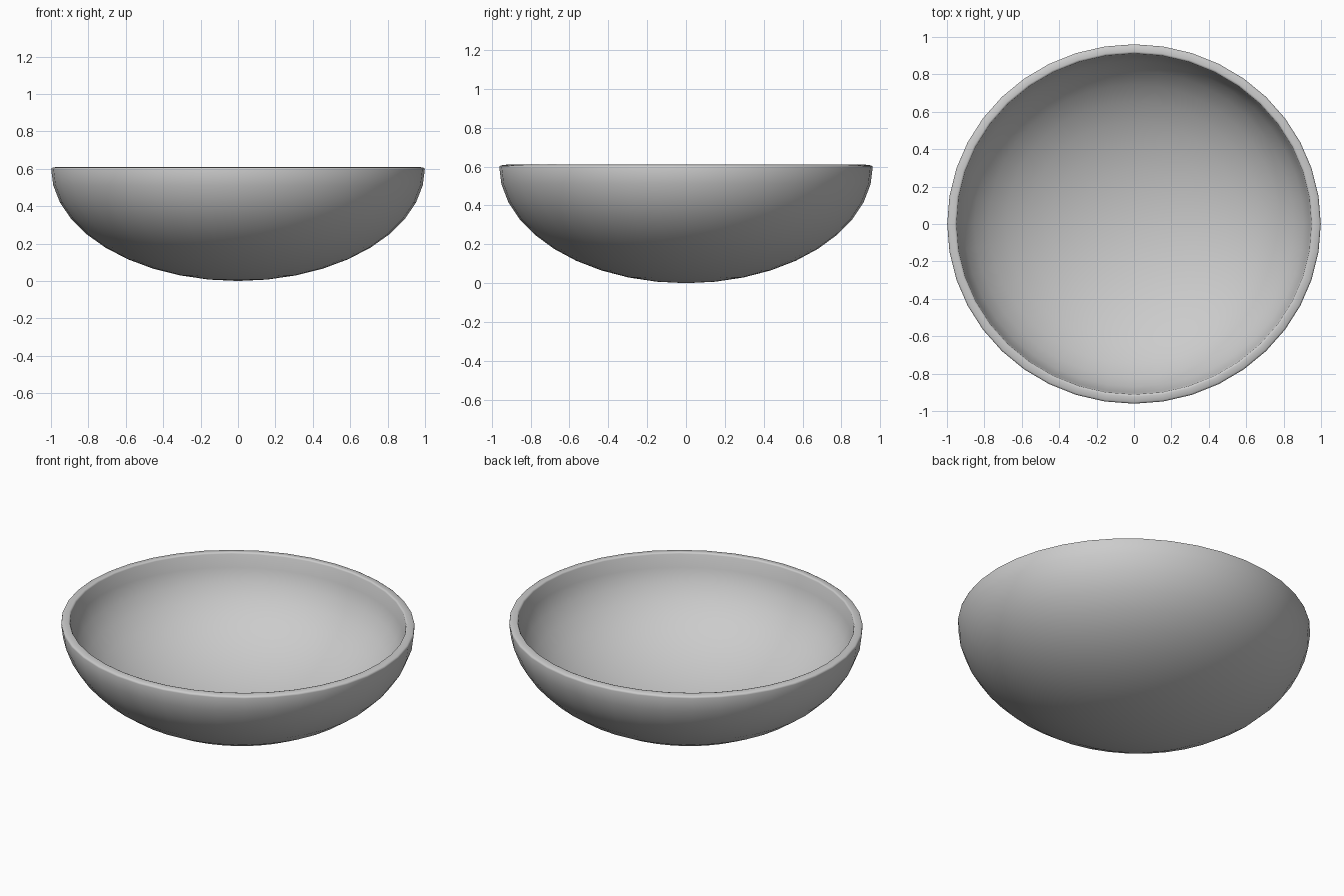
import bpy
import bmesh
from mathutils import Vector

if "Cube" in bpy.data.objects:
    bpy.data.objects.remove(bpy.data.objects["Cube"])

RX, RY, DEPTH = 1.0, 0.962, 0.605
WALL = 0.05

# Bowl shell: lower half of a sphere, squashed, standing on z = 0
bm = bmesh.new()
bmesh.ops.create_uvsphere(bm, u_segments=40, v_segments=20, radius=1.0)
upper = [v for v in bm.verts if v.co.z > 1e-4]
bmesh.ops.delete(bm, geom=upper, context='VERTS')
bmesh.ops.scale(bm, vec=Vector((RX, RY, DEPTH)), verts=bm.verts)
bmesh.ops.translate(bm, vec=Vector((0, 0, DEPTH)), verts=bm.verts)
for f in bm.faces:
    f.smooth = True
mesh = bpy.data.meshes.new("bowl")
bm.to_mesh(mesh)
bm.free()

bowl = bpy.data.objects.new("bowl", mesh)
bpy.context.collection.objects.link(bowl)

# Wall thickness grows inward
wall = bowl.modifiers.new("wall", 'SOLIDIFY')
wall.thickness = WALL
wall.offset = -1

# Softened rim
rim = bowl.modifiers.new("rim", 'BEVEL')
rim.width = 0.01
rim.segments = 2
rim.limit_method = 'ANGLE'
rim.angle_limit = 0.8
